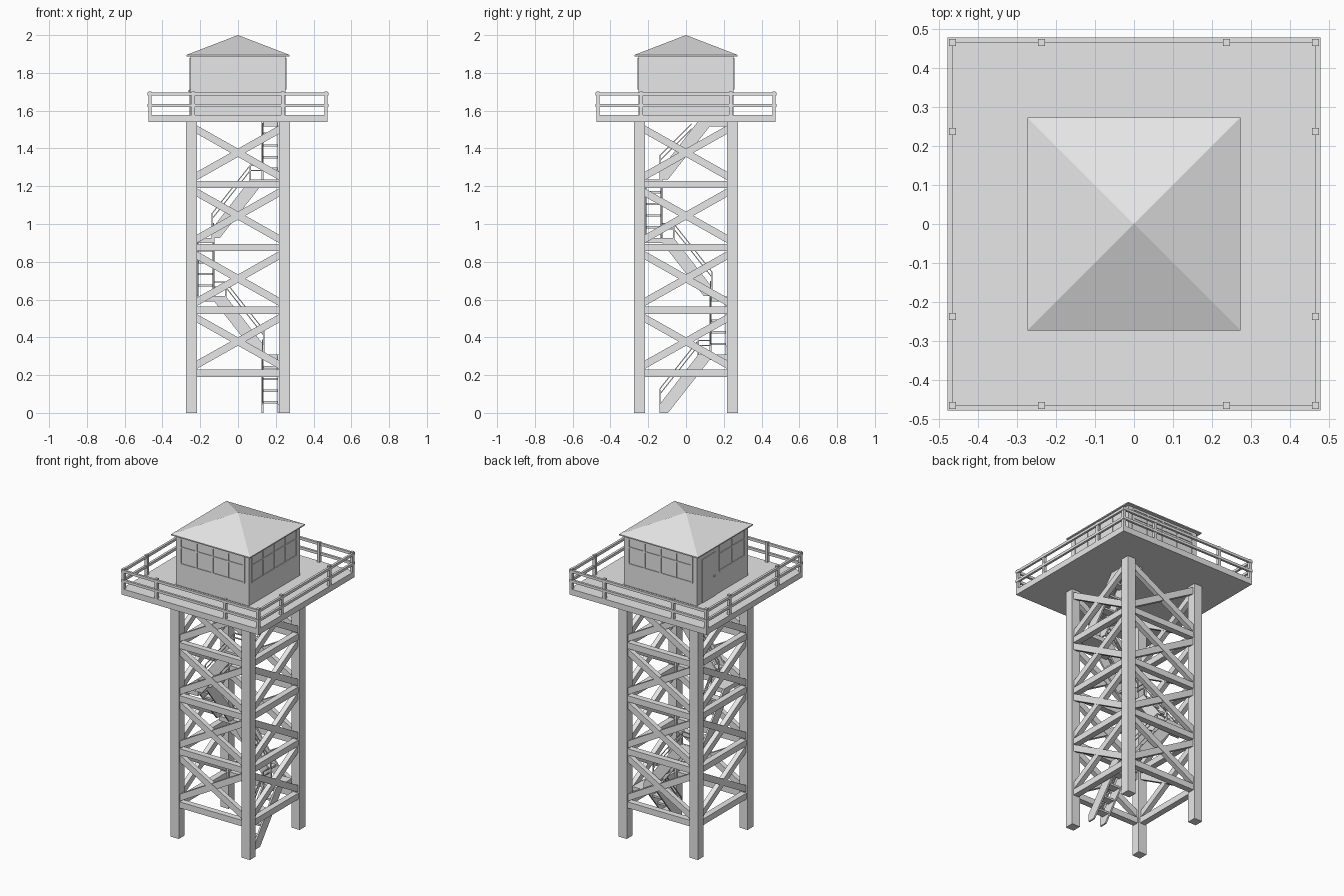
import bpy, bmesh, math
from mathutils import Matrix

cube = bpy.data.objects.get("Cube")
if cube:
    bpy.data.objects.remove(cube, do_unlink=True)

grey = bpy.data.materials.new("plain_grey")
grey.use_nodes = True
grey.diffuse_color = (0.8, 0.8, 0.8, 1)
grey.node_tree.nodes["Principled BSDF"].inputs["Base Color"].default_value = (0.8, 0.8, 0.8, 1)


def prism(bm, outline, x0, x1, turn=0):
    """Extrude a (y, z) outline from x0 to x1, then turn it in quarters about z."""
    face = bm.faces.new([bm.verts.new((x0, y, z)) for y, z in outline])
    moved = bmesh.ops.extrude_face_region(bm, geom=[face])["geom"]
    top = [v for v in moved if isinstance(v, bmesh.types.BMVert)]
    bmesh.ops.translate(bm, verts=top, vec=(x1 - x0, 0, 0))
    bmesh.ops.rotate(bm, verts=list(face.verts) + top,
                     matrix=Matrix.Rotation(turn * math.pi / 2, 3, 'Z'))


def box(bm, x0, x1, y0, y1, z0, z1, turn=0):
    prism(bm, [(y0, z0), (y1, z0), (y1, z1), (y0, z1)], x0, x1, turn)


def slant(bm, y0, z0, y1, z1, half, x0, x1, turn=0):
    """Sloping bar with upright ends."""
    prism(bm, [(y0, z0 - half), (y1, z1 - half), (y1, z1 + half), (y0, z0 + half)],
          x0, x1, turn)


def finish(name, bm):
    bmesh.ops.recalc_face_normals(bm, faces=bm.faces[:])
    mesh = bpy.data.meshes.new(name)
    bm.to_mesh(mesh)
    bm.free()
    mesh.materials.append(grey)
    obj = bpy.data.objects.new(name, mesh)
    bpy.context.collection.objects.link(obj)


DECK_Z, DECK_TOP = 1.54, 1.577
STEP = 0.333
LEVELS = [0.21 + STEP * i for i in range(4)]

# Tower legs
bm = bmesh.new()
for t in range(4):
    box(bm, 0.218, 0.275, 0.218, 0.275, 0, DECK_Z, t)
finish("tower_legs", bm)

# Horizontal and crossed braces between the legs
level_bm, cross_bm = bmesh.new(), bmesh.new()
for t in range(4):
    for z in LEVELS:
        box(level_bm, 0.228, 0.266, -0.222, 0.222, z - 0.019, z + 0.019, t)
        low, high = z + 0.043, z + STEP - 0.04
        slant(cross_bm, -0.222, low, 0.222, high, 0.022, 0.232, 0.262, t)
        slant(cross_bm, -0.222, high, 0.222, low, 0.022, 0.235, 0.265, t)
finish("level_braces", level_bm)
finish("cross_braces", cross_bm)

# Stairs: five flights winding up inside the legs, each a quarter turn on
stringer_bm, tread_bm = bmesh.new(), bmesh.new()
landing_bm, rail_bm = bmesh.new(), bmesh.new()
RISE = 0.309
for i in range(5):
    z = i * RISE
    side = [(-0.14, z), (-0.095, z), (0.125, z + 0.28), (0.125, z + RISE),
            (0.065, z + RISE), (-0.14, z + 0.045)]
    for x in (0.125, 0.21):
        prism(stringer_bm, side, x, x + 0.01, i)
    for k in range(1, 5):
        tz = z + k * RISE / 5
        y = -0.14 + (tz - z - 0.03) / 1.28
        box(tread_bm, 0.13, 0.215, y, y + 0.05, tz - 0.012, tz, i)
    box(landing_bm, 0.125, 0.22, 0.065, 0.22, z + RISE - 0.028, z + RISE - 0.001, i)
    # Thin handrail on the inner side
    if i < 4:
        end, end_z = 0.065, z + RISE + 0.075
    else:
        end, end_z = 0.03, z + 0.34 - 0.045
    slope_start = z + 0.125
    top = min(end_z, DECK_Z - 0.006)
    for drop in (0, 0.028):
        slant(rail_bm, -0.14, slope_start - drop, end, top - drop, 0.004, 0.126, 0.132, i)
        if i < 4:
            box(rail_bm, 0.126, 0.132, end, 0.13, top - drop - 0.003, top - drop + 0.003, i)
    box(rail_bm, 0.126, 0.132, -0.14, -0.134, z + 0.04, slope_start, i)
    if i < 4:
        for y in (0.062, 0.126):
            box(rail_bm, 0.126, 0.132, y, y + 0.006, z + RISE - 0.01, top, i)
finish("stair_stringers", stringer_bm)
finish("stair_treads", tread_bm)
finish("stair_landings", landing_bm)
finish("stair_handrails", rail_bm)

# Deck
bm = bmesh.new()
box(bm, -0.475, 0.475, -0.475, 0.475, DECK_Z, DECK_TOP)
finish("deck", bm)

# Balcony railing
post_bm, rail_bm = bmesh.new(), bmesh.new()
for t in range(4):
    for y in (-0.466, -0.237, 0.237):
        box(post_bm, 0.457, 0.475, y - 0.009, y + 0.009, DECK_TOP, 1.702, t)
    for z in (1.628, 1.688):
        box(rail_bm, 0.464, 0.478, -0.478, 0.478, z - 0.008, z + 0.008, t)
finish("balcony_posts", post_bm)
finish("balcony_rails", rail_bm)

# Cabin walls
bm = bmesh.new()
box(bm, -0.252, 0.252, -0.252, 0.252, DECK_TOP, 1.89)
finish("cabin_walls", bm)

# Window frames on every side, with a door on the right side
frame_bm, door_bm = bmesh.new(), bmesh.new()
OUT0, OUT1 = 0.25, 0.256
for t in range(4):
    y0, y1, panes = (-0.03, 0.22, 2) if t == 2 else (-0.22, 0.22, 4)
    for k in range(panes + 1):
        y = y0 + (y1 - y0) * k / panes
        box(frame_bm, OUT0, OUT1, y - 0.005, y + 0.005, 1.715, 1.875, t)
    for z in (1.715, 1.82, 1.875):
        box(frame_bm, OUT0, OUT1, y0, y1, z - 0.004, z + 0.004, t)
box(door_bm, OUT0, OUT1, -0.2, -0.07, DECK_TOP, 1.85, 2)
box(door_bm, OUT0, OUT1 + 0.006, -0.092, -0.082, 1.70, 1.71, 2)
finish("window_frames", frame_bm)
finish("cabin_door", door_bm)

# Pyramid roof with a thin eave
bm = bmesh.new()
box(bm, -0.273, 0.273, -0.273, 0.273, 1.888, 1.895)
eave = [bm.verts.new((x, y, 1.895)) for x, y in
        ((-0.273, -0.273), (0.273, -0.273), (0.273, 0.273), (-0.273, 0.273))]
peak = bm.verts.new((0, 0, 2))
for k in range(4):
    bm.faces.new((eave[k], eave[(k + 1) % 4], peak))
bm.faces.new(eave[::-1])
finish("roof", bm)
